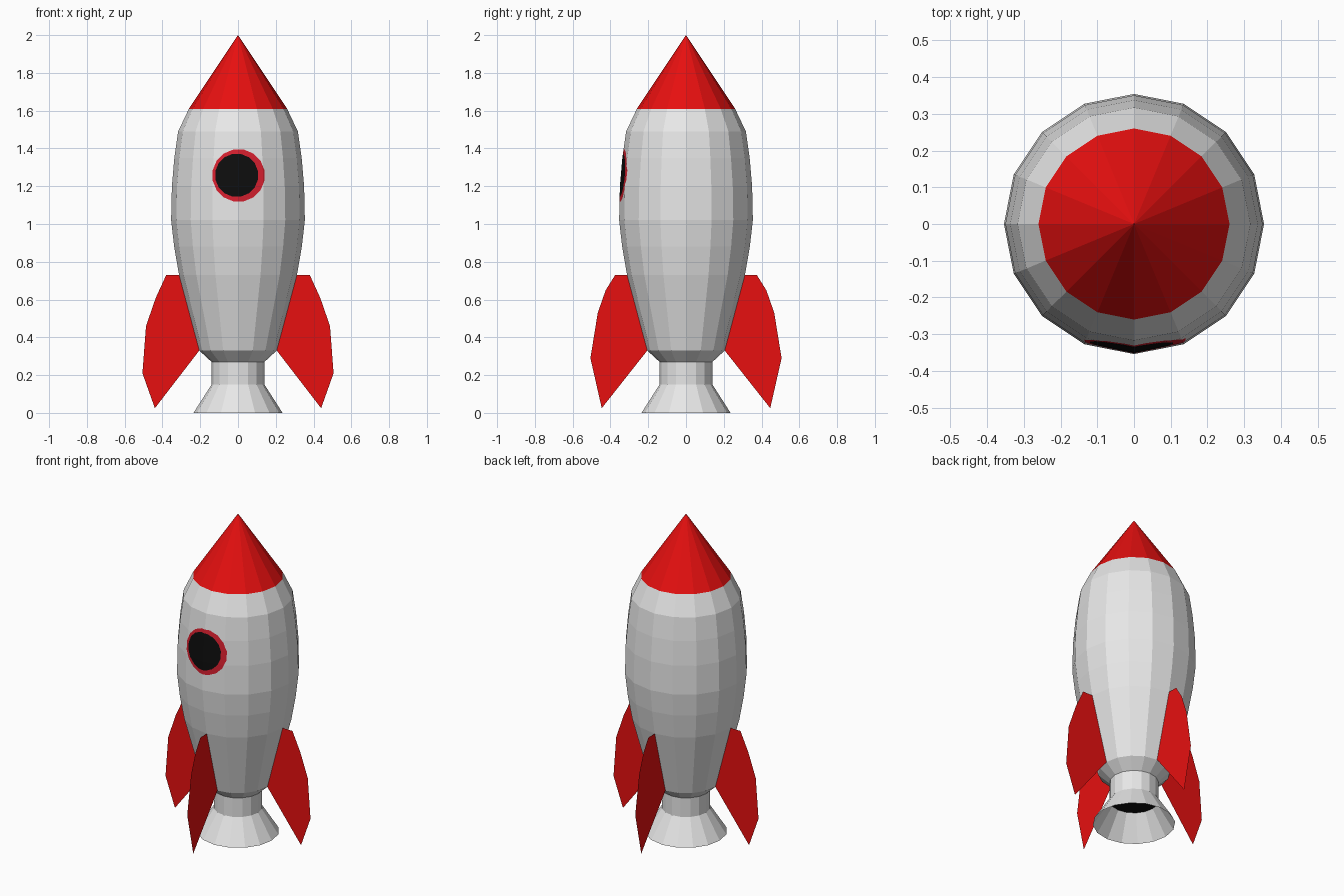
import bpy, bmesh, math
from mathutils import Vector

if "Cube" in bpy.data.objects:
    bpy.data.objects.remove(bpy.data.objects["Cube"])

SIDES = 16


def material(name, rgb):
    m = bpy.data.materials.new(name)
    m.diffuse_color = (*rgb, 1)
    m.use_nodes = True
    m.node_tree.nodes["Principled BSDF"].inputs["Base Color"].default_value = m.diffuse_color
    return m


GREY = material("light grey", (0.8, 0.8, 0.8))
RED = material("red", (0.8, 0.005, 0.005))
CRIMSON = material("crimson", (0.68, 0.014, 0.028))
BLACK = material("black", (0.004, 0.004, 0.004))


def finish(name, bm, mats):
    me = bpy.data.meshes.new(name)
    bm.to_mesh(me)
    bm.free()
    for m in mats:
        me.materials.append(m)
    ob = bpy.data.objects.new(name, me)
    bpy.context.collection.objects.link(ob)
    return ob


def lathe(profile):
    """Revolve (radius, z) points into a flat-faced shell."""
    bm = bmesh.new()
    rings = []
    for r, z in profile:
        if r == 0:
            rings.append([bm.verts.new((0, 0, z))] * SIDES)
        else:
            rings.append([bm.verts.new((r * math.cos(i * math.tau / SIDES),
                                        r * math.sin(i * math.tau / SIDES), z))
                          for i in range(SIDES)])
    for a, b in zip(rings, rings[1:]):
        for i in range(SIDES):
            j = (i + 1) % SIDES
            quad = list(dict.fromkeys((a[i], a[j], b[j], b[i])))
            bm.faces.new(quad)
    bm.normal_update()
    return bm


def cut_disc(bm, cx, cz, radius, index, sides=16):
    """Cut a polygon outline into the front of the shell and colour its inside."""
    c = Vector((cx, 0, cz))
    dirs = [Vector((math.cos(k * math.tau / sides), 0, math.sin(k * math.tau / sides)))
            for k in range(sides)]
    apothem = radius * math.cos(math.pi / sides)

    def inside(planes):
        return [f for f in bm.faces if f.calc_center_median().y < -0.1
                and all((f.calc_center_median() - c).dot(d) < apothem for d in planes)]

    def touching(planes):
        # faces lying wholly inside the planes already cut
        return [f for f in bm.faces if f.calc_center_median().y < -0.1
                and all((v.co - c).dot(d) < apothem + 1e-4 for v in f.verts for d in planes)]

    for k, d in enumerate(dirs):
        faces = touching(dirs[:k])
        geom = faces + list({e for f in faces for e in f.edges}) \
            + list({v for f in faces for v in f.verts})
        bmesh.ops.bisect_plane(bm, geom=geom, dist=1e-5,
                               plane_co=c + d * apothem, plane_no=d)
    for f in inside(dirs):
        f.material_index = index


# hull with the round window cut into its front
hull = lathe([(0.14, 0.27), (0.205, 0.33), (0.312, 0.73), (0.338, 0.88),
              (0.354, 1.02), (0.350, 1.20), (0.337, 1.35), (0.317, 1.49), (0.26, 1.61)])
cut_disc(hull, 0.003, 1.257, 0.14, 1)
cut_disc(hull, -0.007, 1.258, 0.115, 2)
finish("hull", hull, [GREY, CRIMSON, BLACK])

# nose cone
finish("nose_cone", lathe([(0.26, 1.61), (0, 2.0)]), [RED])

# engine nozzle, open at the bottom, with a dark throat inside
finish("nozzle", lathe([(0.236, 0), (0.14, 0.15), (0.14, 0.27)]), [GREY])
throat = lathe([(0, 0.15), (0.14, 0.15)])
finish("nozzle_throat", throat, [BLACK])

# four flat fins: side pair and front/back pair have slightly different outlines
SIDE_FIN = [(0.205, 0.33), (0.44, 0.025), (0.506, 0.21), (0.487, 0.46),
            (0.435, 0.61), (0.38, 0.73), (0.312, 0.73)]
FRONT_FIN = [(0.205, 0.33), (0.446, 0.025), (0.506, 0.29), (0.467, 0.53),
             (0.425, 0.65), (0.375, 0.73), (0.312, 0.73)]
for i, name in enumerate(("right_fin", "back_fin", "left_fin", "front_fin")):
    bm = bmesh.new()
    ca, sa = ((1, 0), (0, 1), (-1, 0), (0, -1))[i]
    outline = FRONT_FIN if i % 2 else SIDE_FIN
    bm.faces.new([bm.verts.new((r * ca, r * sa, z)) for r, z in outline])
    bm.normal_update()
    finish(name, bm, [RED])
